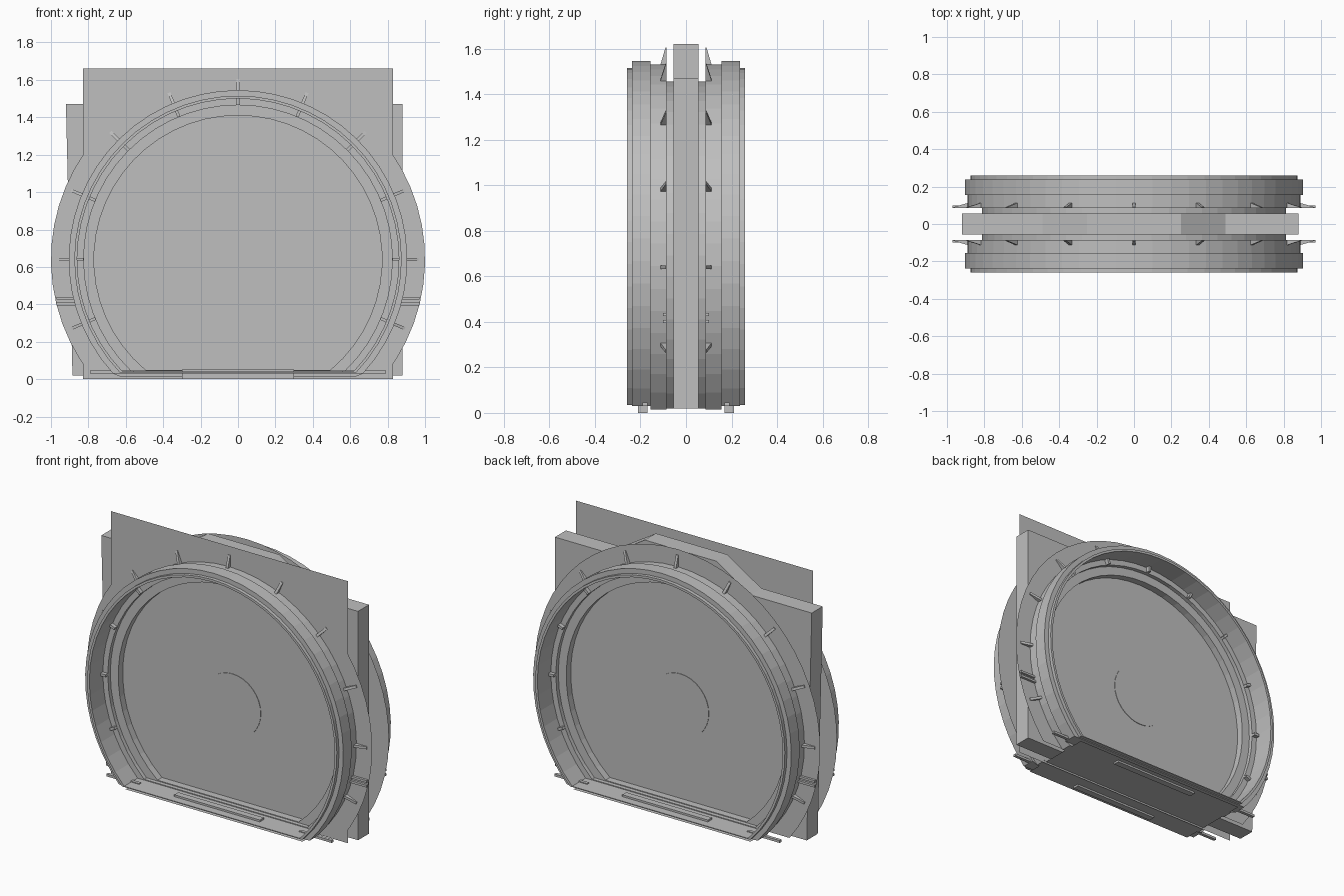
import bpy, bmesh, math
from mathutils import Matrix, Vector

if "Cube" in bpy.data.objects:
    bpy.data.objects.remove(bpy.data.objects["Cube"])

CZ = 0.64          # height of the ring centre
SEG = 42           # segments along each arc

grey = bpy.data.materials.new("plain_grey")
grey.diffuse_color = (0.52, 0.52, 0.52, 1)
grey.use_nodes = True
grey.node_tree.nodes["Principled BSDF"].inputs["Base Color"].default_value = grey.diffuse_color


def finish(name, bm):
    bmesh.ops.recalc_face_normals(bm, faces=bm.faces[:])
    me = bpy.data.meshes.new(name)
    bm.to_mesh(me)
    bm.free()
    me.materials.append(grey)
    ob = bpy.data.objects.new(name, me)
    bpy.context.collection.objects.link(ob)
    return ob


def d_loop(r, zb):
    """Circle of radius r cut flat at height zb, as (x, z) points."""
    a0 = math.asin((zb - CZ) / r)
    step = (math.pi - 2 * a0) / SEG
    return [(r * math.cos(a0 + i * step), CZ + r * math.sin(a0 + i * step))
            for i in range(SEG + 1)]


def prism(name, pts, y0, y1):
    """Solid of an (x, z) outline between two depths."""
    bm = bmesh.new()
    f = bm.faces.new([bm.verts.new((x, y0, z)) for x, z in pts])
    ext = bmesh.ops.extrude_face_region(bm, geom=[f])["geom"]
    bmesh.ops.translate(bm, vec=(0, y1 - y0, 0),
                        verts=[v for v in ext if isinstance(v, bmesh.types.BMVert)])
    return finish(name, bm)


def sheet(name, outer, inner, y):
    """Flat sheet with an opening."""
    bm = bmesh.new()
    edges = []
    for loop in (outer, inner):
        vs = [bm.verts.new((x, y, z)) for x, z in loop]
        edges += [bm.edges.new((vs[i - 1], vs[i])) for i in range(len(vs))]
    bmesh.ops.triangle_fill(bm, use_beauty=True, use_dissolve=False, edges=edges)
    return finish(name, bm)


def add_box(bm, lo, hi, mat=Matrix.Identity(4)):
    size = [b - a for a, b in zip(lo, hi)]
    mid = [(a + b) / 2 for a, b in zip(lo, hi)]
    bmesh.ops.create_cube(bm, size=1, matrix=mat @ Matrix.Translation(mid) @ Matrix.Diagonal((*size, 1)))


# Central slab: lopsided block with a raised top
prism("wall_slab", [(-0.885, 0.02), (0.88, 0.02), (0.88, 1.47), (0.49, 1.47), (0.25, 1.62),
                    (-0.25, 1.62), (-0.49, 1.47), (-0.92, 1.47)], -0.055, 0.055)

# Ring section: radius, depth, height of the flat bottom
section = [(0.77, 0.05, 0.05), (0.77, 0.10, 0.05), (0.825, 0.10, 0.045), (0.825, 0.125, 0.045),
           (0.86, 0.125, 0.04), (0.86, 0.26, 0.04), (0.875, 0.26, 0.035), (0.875, 0.238, 0.035),
           (0.905, 0.238, 0.03), (0.905, 0.155, 0.03), (0.89, 0.155, 0.015), (0.89, 0.085, 0.015),
           (0.815, 0.085, 0.02), (0.815, 0.05, 0.02)]
opening = d_loop(0.80, 0.03)

for s, side in ((-1, "front"), (1, "back")):
    # Stepped ring with flat bottom
    bm = bmesh.new()
    loops = [[bm.verts.new((x, s * y, z)) for x, z in d_loop(r, zb)] for r, y, zb in section]
    for k in range(len(loops)):
        a, b = loops[k - 1], loops[k]
        for i in range(len(a)):
            bm.faces.new((a[i - 1], a[i], b[i], b[i - 1]))
    finish(side + "_ring", bm)

    # Thin round flange
    sheet(side + "_flange", d_loop(1.0, 0.02), opening, s * 0.084)

    # Round panel in the middle of the door
    hub = [(0.2 * math.cos(i * math.tau / 32), CZ + 0.2 * math.sin(i * math.tau / 32))
           for i in range(32)]
    prism(side + "_hub_disc", hub, s * 0.05, s * 0.058)

    # Radial gussets outside and short ribs inside
    bm = bmesh.new()
    w = 0.008
    for i in range(-1, 10):
        m = Matrix.Translation((0, 0, CZ)) @ Matrix.Rotation(-i * math.pi / 8, 4, 'Y')
        tri = [(0.88, 0.085), (0.965, 0.085), (0.965, 0.09), (0.88, 0.115)]
        p, q = [[bm.verts.new(m @ Vector((r, s * y, t))) for r, y in tri] for t in (-w, w)]
        bm.faces.new(p)
        bm.faces.new(q)
        for k in range(4):
            bm.faces.new((p[k - 1], p[k], q[k], q[k - 1]))
        ya, yb = sorted((s * 0.12, s * 0.15))
        add_box(bm, (0.825, ya, -w), (0.865, yb, w), m)
    finish(side + "_gussets", bm)

    # Paired side bars, low side bars and centre foot
    bm = bmesh.new()
    for d in (-1, 1):
        for z in (0.395, 0.425):
            xa, xb = sorted((d * 0.79, d * 0.97))
            ya, yb = sorted((s * 0.085, s * 0.10))
            add_box(bm, (xa, ya, z), (xb, yb, z + 0.014))
        xa, xb = sorted((d * 0.56, d * 0.79))
        ya, yb = sorted((s * 0.17, s * 0.19))
        add_box(bm, (xa, ya, 0.03), (xb, yb, 0.045))
    ya, yb = sorted((s * 0.17, s * 0.21))
    add_box(bm, (-0.3, ya, 0.0), (0.3, yb, 0.052))
    finish(side + "_bars", bm)

# Square front plate around the front ring
sheet("square_plate", [(-0.83, 0), (0.83, 0), (0.83, 1.66), (-0.83, 1.66)], opening, -0.0865)

# Floor sheet under both rings
bm = bmesh.new()
bm.faces.new([bm.verts.new((x, y, 0.012)) for x, y in
              ((-0.62, -0.24), (0.62, -0.24), (0.62, 0.24), (-0.62, 0.24))])
finish("floor_sheet", bm)
